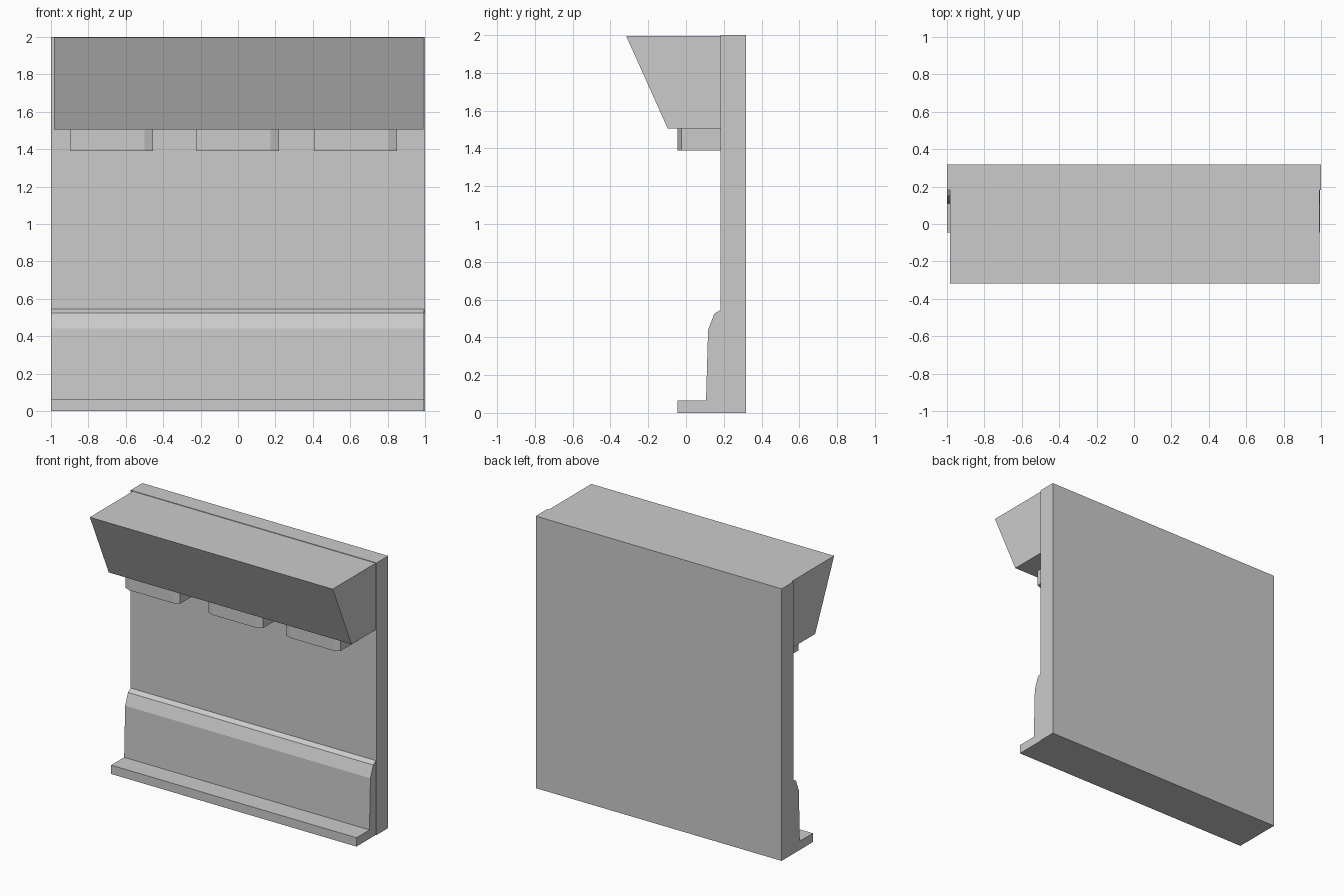
import bpy, bmesh

if "Cube" in bpy.data.objects:
    bpy.data.objects.remove(bpy.data.objects["Cube"])


def prism(name, points, extrude):
    """Make a closed prism from a 3D outline and an extrusion vector."""
    bm = bmesh.new()
    face = bm.faces.new([bm.verts.new(p) for p in points])
    result = bmesh.ops.extrude_face_region(bm, geom=[face], use_keep_orig=True)
    verts = [g for g in result["geom"] if isinstance(g, bmesh.types.BMVert)]
    bmesh.ops.translate(bm, verts=verts, vec=extrude)
    bmesh.ops.recalc_face_normals(bm, faces=bm.faces[:])
    mesh = bpy.data.meshes.new(name)
    bm.to_mesh(mesh)
    bm.free()
    obj = bpy.data.objects.new(name, mesh)
    bpy.context.collection.objects.link(obj)
    return obj


def side_profile(name, yz, x0, x1):
    """Extrude a side (y, z) profile along x."""
    return prism(name, [(x0, y, z) for y, z in yz], (x1 - x0, 0, 0))


# Flat wall slab
side_profile("back_wall", [(0.182, 0), (0.317, 0), (0.317, 2), (0.182, 2)], -1, 1)

# Skirting with a sloped top and a projecting foot
side_profile("base_skirting",
             [(-0.045, 0), (0.182, 0), (0.182, 0.545), (0.15, 0.525),
              (0.117, 0.44), (0.106, 0.065), (-0.045, 0.065)], -1, 0.995)

# Overhanging hood, wider at the top
side_profile("top_hood",
             [(-0.317, 1.996), (0.182, 1.996), (0.182, 1.506), (-0.097, 1.506)],
             -0.983, 0.992)

# Blocks with chamfered front corners below the hood
for i, cx in enumerate((-0.676, -0.002, 0.628)):
    w, c = 0.222, 0.045
    outline = [(-w, 0.182), (-w, -0.025), (-w + c, -0.045),
               (w - c, -0.045), (w, -0.025), (w, 0.182)]
    prism(f"hanging_block_{i + 1}", [(cx + x, y, 1.39) for x, y in outline],
          (0, 0, 0.116))
